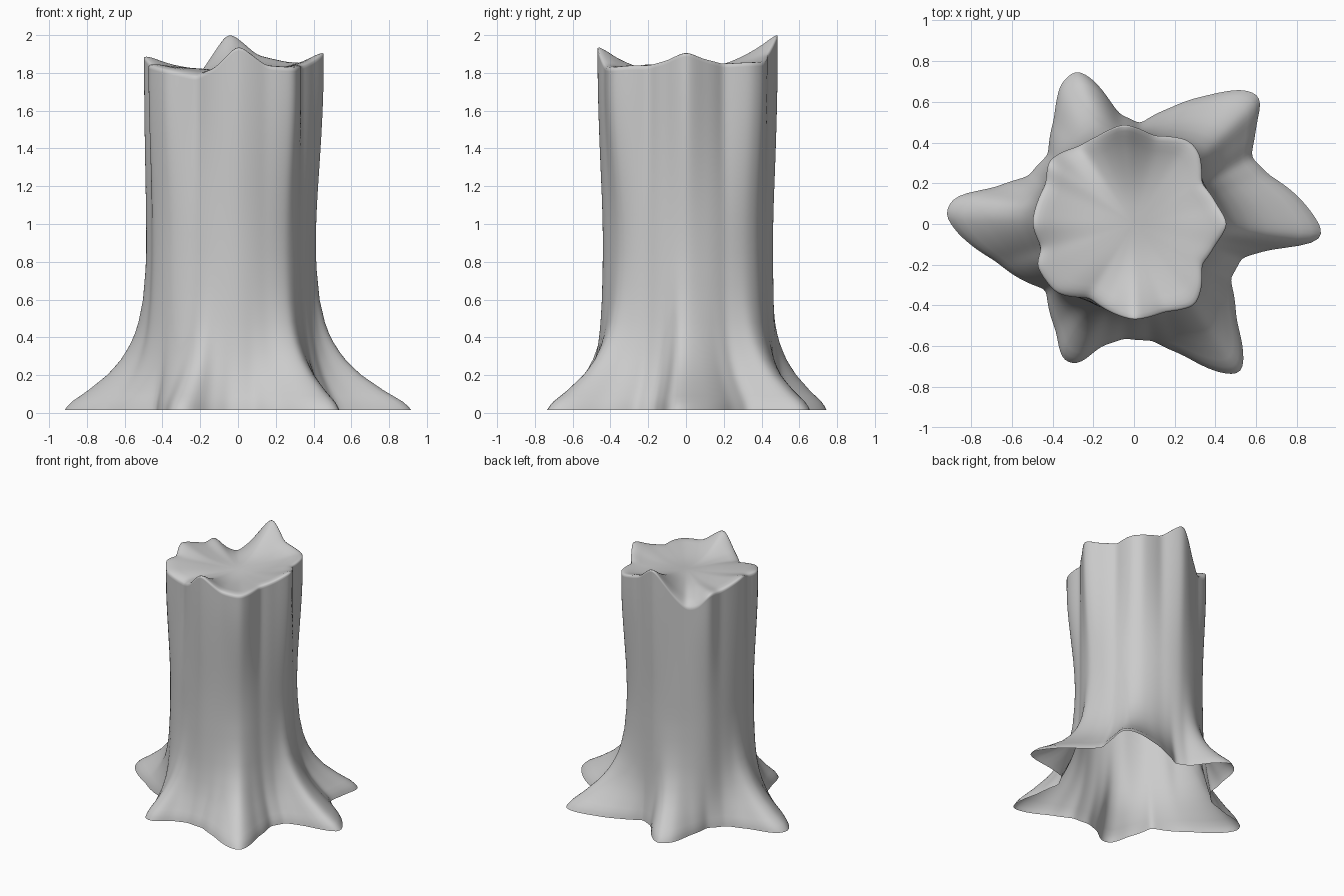
import bpy, bmesh, math

if "Cube" in bpy.data.objects:
    bpy.data.objects.remove(bpy.data.objects["Cube"])

N = 240  # points around each ring

# Outline of the root flare on the ground (x, y), counter-clockwise
ROOTS = [(.93, -.06), (.91, 0), (.80, .14), (.66, .24), (.57, .33), (.60, .50), (.63, .62),
         (.55, .66), (.36, .63), (.18, .57), (.03, .49), (-.08, .54), (-.19, .70),
         (-.28, .76), (-.36, .69), (-.39, .52), (-.42, .34), (-.52, .23), (-.70, .17),
         (-.88, .14), (-.93, .05), (-.87, -.04), (-.68, -.18), (-.43, -.32), (-.38, -.53),
         (-.35, -.67), (-.27, -.69), (-.17, -.60), (-.05, -.56), (.09, -.57), (.24, -.64),
         (.42, -.73), (.53, -.74), (.54, -.65), (.50, -.47), (.47, -.27), (.53, -.16),
         (.70, -.11), (.88, -.11)]
# Broken rim at the top (x, y, z)
RIM = [(.46, 0, 1.93), (.41, .09, 1.89), (.33, .2, 1.86), (.32, .35, 1.87), (.27, .41, 1.87),
       (.10, .43, 1.91), (-.05, .49, 2.04), (-.18, .43, 1.84), (-.27, .38, 1.73),
       (-.36, .35, 1.76), (-.42, .31, 1.86), (-.43, .2, 1.84), (-.50, 0, 1.91),
       (-.45, -.12, 1.85), (-.48, -.2, 1.86), (-.38, -.34, 1.83), (-.22, -.36, 1.79),
       (-.12, -.43, 1.84), (0, -.47, 1.97), (.15, -.43, 1.85), (.30, -.40, 1.84),
       (.33, -.32, 1.85), (.33, -.2, 1.85), (.40, -.1, 1.88)]
# Height -> how far the surface follows the root outline
FLARE = [(.02, 1), (.06, .91), (.12, .71), (.2, .48), (.27, .33), (.35, .21), (.45, .11),
         (.6, .04), (.8, 0), (2, 0)]


def lerp_table(table, x):
    for (a, va), (b, vb) in zip(table, table[1:]):
        if x <= b:
            return va + (vb - va) * max(0, (x - a) / (b - a))
    return table[-1][1]


def around(pairs, passes):
    """Resample (angle, value) pairs to N even angles and soften."""
    tau = 2 * math.pi
    p = sorted((a % tau, v) for a, v in pairs)
    p = [(p[-1][0] - tau, p[-1][1])] + p + [(p[0][0] + tau, p[0][1])]
    v = [lerp_table(p, i * tau / N) for i in range(N)]
    for _ in range(passes):
        v = [(v[i - 1] + 2 * v[i] + v[(i + 1) % N]) / 4 for i in range(N)]
    return v


def smooth(a, b, x):
    t = min(1, max(0, (x - a) / (b - a)))
    return t * t * (3 - 2 * t)


root_r = around([(math.atan2(y, x), math.hypot(x, y)) for x, y in ROOTS], 3)
rim_r = around([(math.atan2(y, x), math.hypot(x, y)) for x, y, z in RIM], 6)
rim_z = around([(math.atan2(y, x), z) for x, y, z in RIM], 8)


def side_point(i, z):
    a = i * 2 * math.pi / N
    plain = .435 - .045 * math.cos(a) + .01 * math.sin(a)
    k = .35 + .65 * smooth(.9, 1.75, z)
    trunk = plain + (rim_r[i] - plain) * k
    r = trunk + (root_r[i] - trunk) * lerp_table(FLARE, z)
    h = z + (rim_z[i] - 1.85) * smooth(1.2, 1.85, z)
    return r * math.cos(a), r * math.sin(a), h


def cap_point(i, s):
    a = i * 2 * math.pi / N
    r = rim_r[i] * s
    x, y = r * math.cos(a), r * math.sin(a)
    # nearly level break that ramps up to the back spike
    h = 1.815 + (rim_z[i] - 1.815) * s ** 3
    h += .015 * math.sin(9 * x + 1) * math.sin(8 * y) * (1 - s)
    h += .12 * s * (1 - s) * math.exp(-((x + .04) / .15) ** 2) * smooth(.05, .4, y)
    return x, y, h - .012 * smooth(.9, 1, s)


# Rings: trunk wall from the ground up, then the broken top inward
levels = [.015, .035, .06, .09, .12, .16, .2, .24, .28, .32, .37, .42, .48, .54, .6, .68, .76,
          .85, .95, 1.05, 1.15, 1.25, 1.35, 1.45, 1.54, 1.62, 1.69, 1.75, 1.79, 1.815, 1.83]
bm = bmesh.new()
rings = [[bm.verts.new(side_point(i, z)) for i in range(N)] for z in levels]
rings += [[bm.verts.new(cap_point(i, s)) for i in range(N)]
          for s in (.98, .94, .89, .83, .76, .68, .59, .5, .4, .3, .2, .1)]
for lo, hi in zip(rings, rings[1:]):
    for i in range(N):
        j = (i + 1) % N
        bm.faces.new((lo[i], lo[j], hi[j], hi[i]))
centre = bm.verts.new((0, 0, 1.815))
for i in range(N):
    bm.faces.new((rings[-1][i], rings[-1][(i + 1) % N], centre))
for f in bm.faces:
    f.smooth = True

# Hollow tree stump, open underneath
mesh = bpy.data.meshes.new("tree_stump")
bm.to_mesh(mesh)
bm.free()
bpy.context.collection.objects.link(bpy.data.objects.new("tree_stump", mesh))
